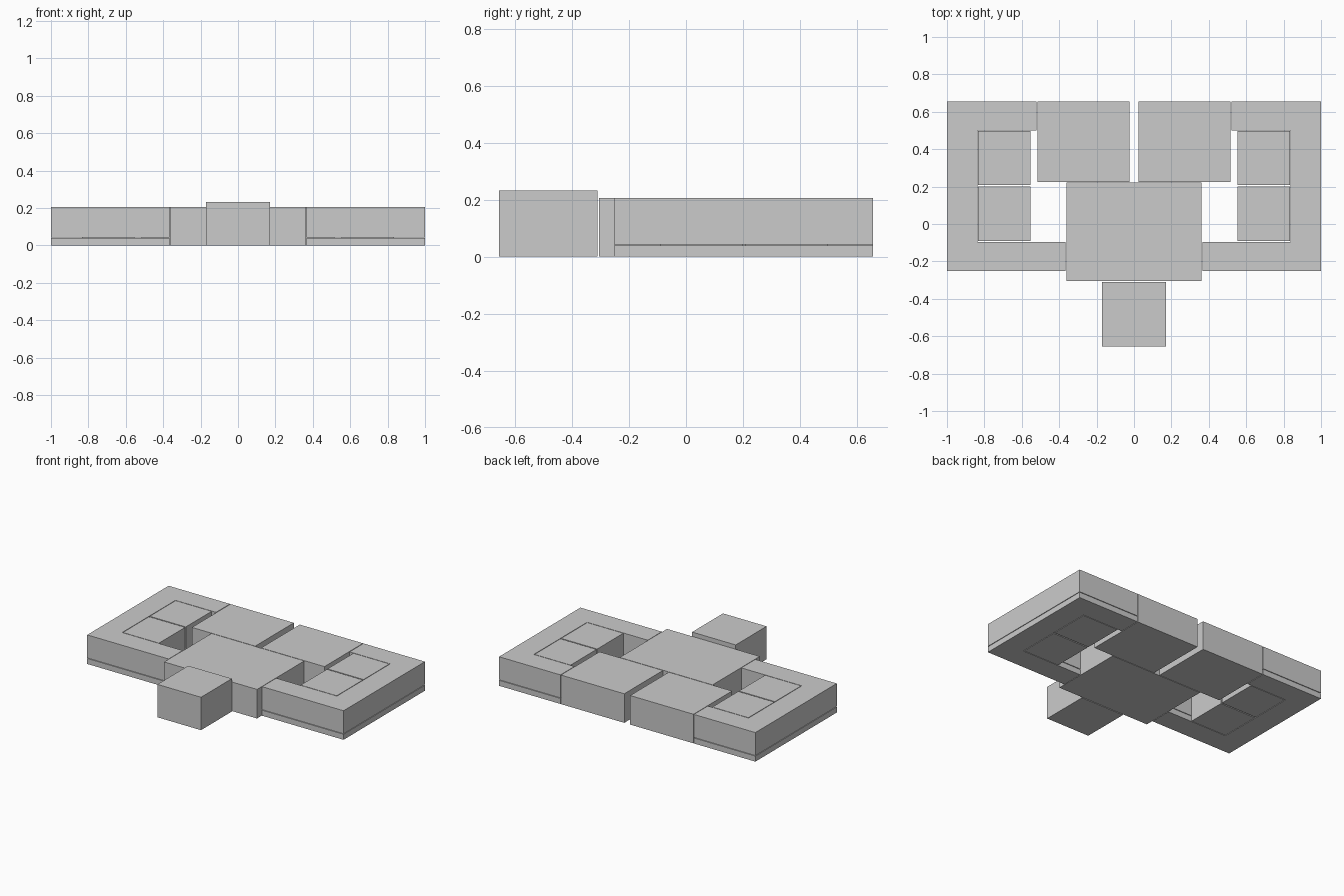
import bpy, bmesh

if "Cube" in bpy.data.objects:
    bpy.data.objects.remove(bpy.data.objects["Cube"])

H = 0.205  # common height


def prism(name, pts, z0, z1):
    """Extrude a closed outline from z0 up to z1."""
    bm = bmesh.new()
    face = bm.faces.new([bm.verts.new((x, y, z0)) for x, y in pts])
    ext = bmesh.ops.extrude_face_region(bm, geom=[face])
    for v in ext["geom"]:
        if isinstance(v, bmesh.types.BMVert):
            v.co.z = z1
    bmesh.ops.recalc_face_normals(bm, faces=bm.faces[:])
    me = bpy.data.meshes.new(name)
    bm.to_mesh(me)
    bm.free()
    ob = bpy.data.objects.new(name, me)
    bpy.context.collection.objects.link(ob)
    return ob


def block(name, x0, x1, y0, y1, z1=H):
    return prism(name, [(x0, y0), (x1, y0), (x1, y1), (x0, y1)], 0, z1)


# Central body and front block
block("body", -0.362, 0.362, -0.305, 0.221)
block("front_block", -0.17, 0.17, -0.655, -0.311, 0.232)

for side, s in (("left", -1), ("right", 1)):
    # Rear block
    block(f"{side}_rear_block", s * 0.023, s * 0.517, 0.225, 0.655)

    # C-shaped side frame: thin base and upper shell with a seam between
    outline = [(s * x, y) for x, y in (
        (0.365, -0.252), (1.0, -0.252), (1.0, 0.655), (0.521, 0.655),
        (0.521, 0.5), (0.838, 0.5), (0.838, -0.095), (0.365, -0.095))]
    prism(f"{side}_frame_base", outline, 0, 0.039)
    prism(f"{side}_frame_shell", outline, 0.043, H)

    # Two blocks nested inside the frame
    block(f"{side}_inner_front_block", s * 0.553, s * 0.834, -0.091, 0.2)
    block(f"{side}_inner_rear_block", s * 0.553, s * 0.834, 0.208, 0.496)
